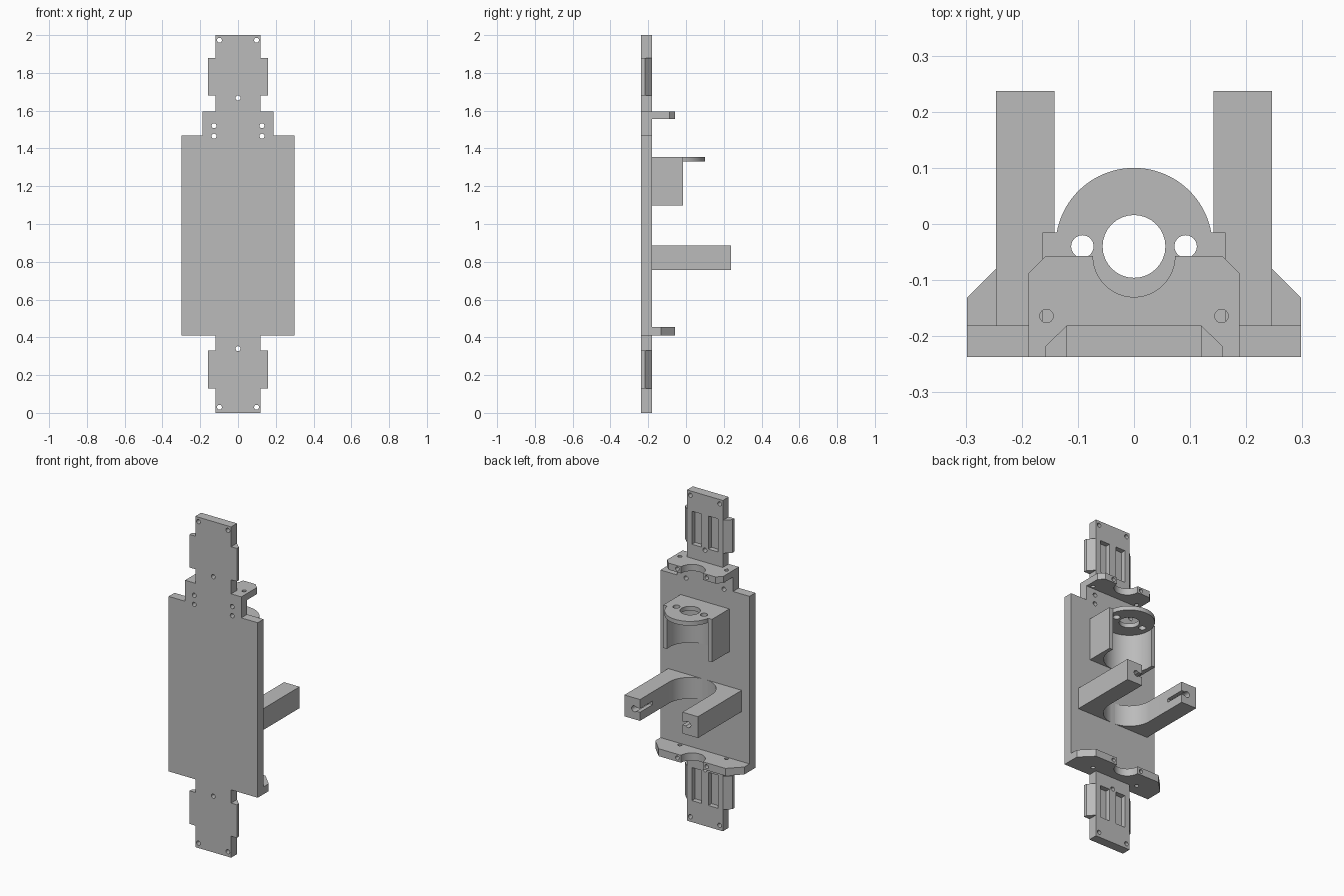
import bpy, bmesh
from math import sin, cos, radians, pi
from mathutils import Matrix, Vector

cube = bpy.data.objects.get("Cube")
if cube:
    bpy.data.objects.remove(cube)

GREY = (0.5, 0.5, 0.5, 1)
mat = bpy.data.materials.new("plain grey")
mat.use_nodes = True
mat.diffuse_color = GREY
mat.node_tree.nodes["Principled BSDF"].inputs["Base Color"].default_value = GREY

FRONT, BACK = -0.237, -0.181   # plate faces
ROOT = -0.2                    # rear parts start inside the plate
AXIS_Y = -0.04                 # centre line of the held cylinder


def arc(cx, cy, r, a0, a1, n=32):
    steps = [radians(a0 + (a1 - a0) * i / n) for i in range(n + 1)]
    return [(cx + r * cos(a), cy + r * sin(a)) for a in steps]


def mirrored(half):
    """Close a right-hand outline with its mirror image."""
    return half + [(-x, y) for x, y in reversed(half)]


def prism(name, pts, lo, hi, along="z"):
    place = (lambda p, t: (p[0], p[1], t)) if along == "z" else (lambda p, t: (p[0], t, p[1]))
    bm = bmesh.new()
    face = bm.faces.new([bm.verts.new(place(p, lo)) for p in pts])
    ext = bmesh.ops.extrude_face_region(bm, geom=[face])
    verts = [g for g in ext["geom"] if isinstance(g, bmesh.types.BMVert)]
    shift = Vector(place((0, 0), hi - lo))
    bmesh.ops.translate(bm, vec=shift, verts=verts)
    bmesh.ops.recalc_face_normals(bm, faces=bm.faces)
    me = bpy.data.meshes.new(name)
    bm.to_mesh(me)
    bm.free()
    me.materials.append(mat)
    ob = bpy.data.objects.new(name, me)
    bpy.context.collection.objects.link(ob)
    return ob


def add_drill(bm, centre, r, depth, along="z"):
    rot = Matrix() if along == "z" else Matrix.Rotation(pi / 2, 4, "X")
    bmesh.ops.create_cone(bm, cap_ends=True, segments=32, radius1=r, radius2=r,
                          depth=depth, matrix=Matrix.Translation(centre) @ rot)


def add_box(bm, centre, size):
    bmesh.ops.create_cube(bm, size=1, matrix=Matrix.Translation(centre) @ Matrix.Diagonal((*size, 1)))


def cut(ob, bm):
    """Subtract the cutter mesh and apply the result."""
    me = bpy.data.meshes.new("cutter")
    bm.to_mesh(me)
    bm.free()
    me.materials.append(mat)
    cutter = bpy.data.objects.new("cutter", me)
    cutter.hide_render = True
    bpy.context.collection.objects.link(cutter)
    mod = ob.modifiers.new("cut", "BOOLEAN")
    mod.operation, mod.solver, mod.object = "DIFFERENCE", "EXACT", cutter
    mod.use_self = True
    bpy.context.view_layer.objects.active = ob
    bpy.ops.object.modifier_apply(modifier=mod.name)
    bpy.data.objects.remove(cutter)


parts = []

# Stepped back plate with screw holes and rear pockets
half = [(0.12, 0), (0.12, 0.41), (0.298, 0.41), (0.298, 1.468), (0.188, 1.468),
        (0.188, 1.595), (0.12, 1.595), (0.12, 2)]
plate = prism("back_plate", mirrored(half), FRONT, BACK, "y")
bm = bmesh.new()
for z in (0.34, 1.667):
    add_drill(bm, (0, -0.2, z), 0.013, 0.2, "y")
for s in (-1, 1):
    for x, z in ((0.098, 0.03), (0.098, 1.973), (0.127, 1.465), (0.127, 1.52)):
        add_drill(bm, (s * x, -0.2, z), 0.013, 0.2, "y")
    for z in (0.23, 1.78):
        add_box(bm, (s * 0.055, BACK, z), (0.065, 0.06, 0.2))
cut(plate, bm)
parts.append(plate)

# Chamfered side tabs on both necks
for s, side in ((1, "left"), (-1, "right")):
    for z, level in ((0.13, "lower"), (1.68, "upper")):
        tab = [(s * x, y) for x, y in ((0.12, FRONT), (0.158, FRONT), (0.158, -0.218), (0.12, BACK))]
        parts.append(prism(f"{level}_{side}_tab", tab, z, z + 0.2))

# Notched shelves at the top and bottom of the plate
notch = arc(0, -0.057, 0.073, 0, -90, 20)
for name, w, c, lo, hi in (("upper_shelf", 0.188, 0.031, 1.555, 1.595),
                           ("lower_shelf", 0.298, 0.075, 0.41, 0.455)):
    half = [(w, ROOT), (w, -0.057 - c), (w - c, -0.057)] + notch[:-1] + [(0, -0.13)]
    outline = half + [(-x, y) for x, y in reversed(half[:-1])]
    shelf = prism(name, outline, lo, hi)
    bm = bmesh.new()
    for s in (-1, 1):
        add_drill(bm, (s * 0.156, -0.164, lo), 0.012, 0.2)
        add_drill(bm, (s * 0.098, -0.057, (lo + hi) / 2), 0.012, 0.1, "y")
    cut(shelf, bm)
    parts.append(shelf)

# Cylinder housing: open cheeks under a drilled round cap
edge = 10.3
cheeks = [(0.163, ROOT), (0.163, -0.015)] + arc(0, AXIS_Y, 0.14, edge, -180 - edge, 48)
cheeks += [(-0.163, -0.015), (-0.163, ROOT)]
parts.append(prism("housing_cheeks", cheeks, 1.097, 1.33))
cap_pts = [(0.163, ROOT), (0.163, -0.015)] + arc(0, AXIS_Y, 0.14, edge, 180 - edge, 48)
cap_pts += [(-0.163, -0.015), (-0.163, ROOT)]
cap = prism("housing_cap", cap_pts, 1.33, 1.356)
bm = bmesh.new()
for x, r in ((0, 0.056), (-0.092, 0.02), (0.092, 0.02)):
    add_drill(bm, (x, AXIS_Y, 1.34), r, 0.2)
cut(cap, bm)
parts.append(cap)

# U-shaped cradle with slotted arm ends
tip = 0.237
cradle_pts = [(0.246, ROOT), (0.246, tip), (0.142, tip)]
cradle_pts += arc(0, AXIS_Y, 0.142, 0, -180, 48)
cradle_pts += [(-0.142, tip), (-0.246, tip), (-0.246, ROOT)]
cradle = prism("cradle", cradle_pts, 0.757, 0.886)
bm = bmesh.new()
for s in (-1, 1):
    add_box(bm, (s * 0.15, tip - 0.05, 0.82), (0.06, 0.14, 0.022))
    add_drill(bm, (s * 0.18, tip - 0.05, 0.82), 0.018, 0.14, "y")
cut(cradle, bm)
parts.append(cradle)

# Smooth round walls, crisp edges
bpy.ops.object.select_all(action="DESELECT")
for ob in parts:
    ob.select_set(True)
bpy.context.view_layer.objects.active = plate
bpy.ops.object.shade_smooth_by_angle(angle=radians(25))
